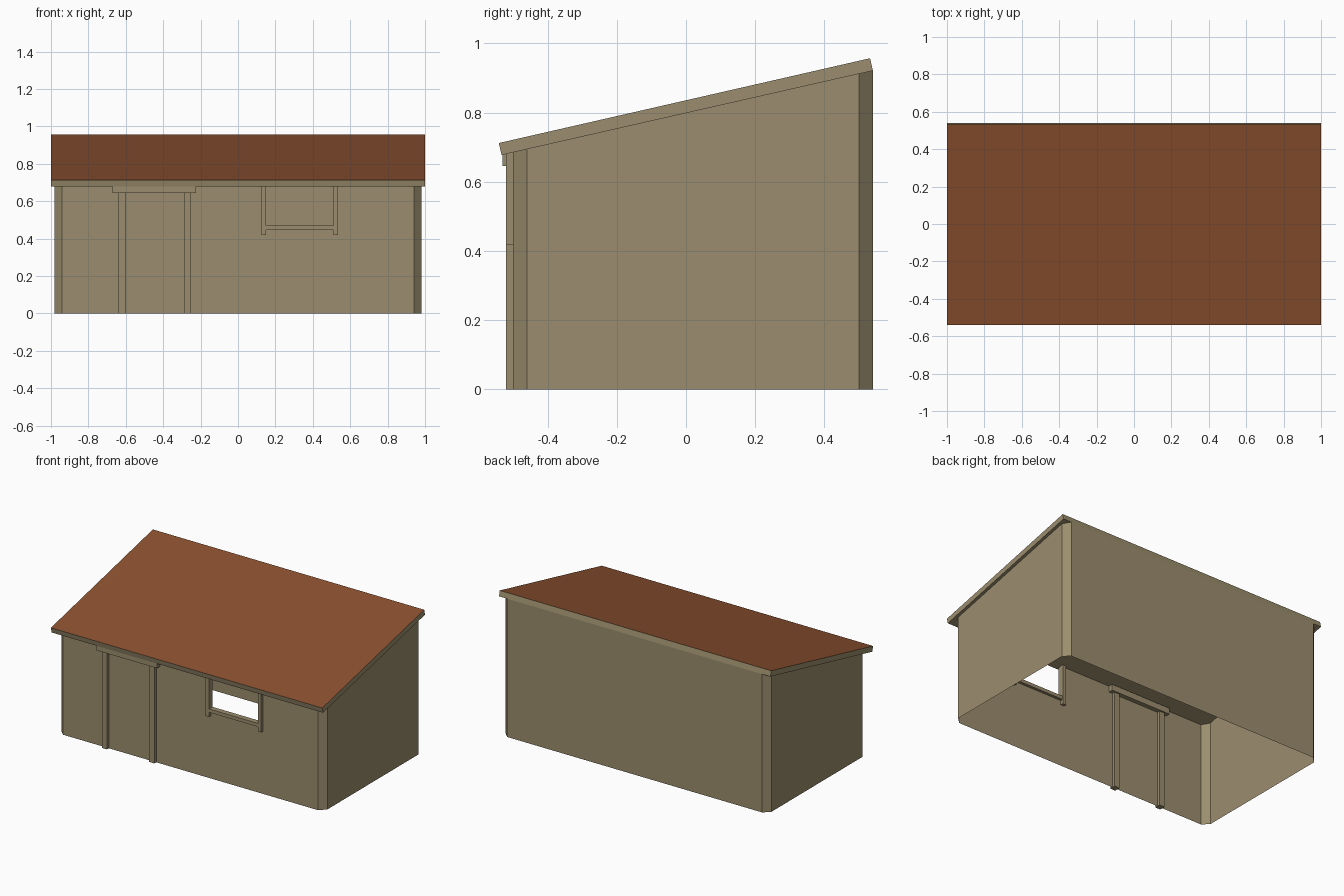
import bpy, bmesh

if "Cube" in bpy.data.objects:
    bpy.data.objects.remove(bpy.data.objects["Cube"])


def material(name, rgb):
    m = bpy.data.materials.new(name)
    m.diffuse_color = (*rgb, 1)
    m.use_nodes = True
    m.node_tree.nodes["Principled BSDF"].inputs["Base Color"].default_value = m.diffuse_color
    return m


TAN = material("tan_timber", (0.33, 0.27, 0.156))
RUST = material("rust_brown", (0.262, 0.084, 0.030))


def under(y):
    """Height of the sloping roof underside at depth y."""
    return 0.677 + 0.227 * (y + 0.535)


def finish(name, bm, mats):
    me = bpy.data.meshes.new(name)
    bm.to_mesh(me)
    bm.free()
    for m in mats:
        me.materials.append(m)
    ob = bpy.data.objects.new(name, me)
    bpy.context.collection.objects.link(ob)
    return ob


def box(name, x0, x1, y0, y1, z0, z1):
    bm = bmesh.new()
    bmesh.ops.create_cube(bm, size=1)
    for v in bm.verts:
        v.co = (x0 if v.co.x < 0 else x1,
                y0 if v.co.y < 0 else y1,
                z0 if v.co.z < 0 else z1)
    return finish(name, bm, [TAN])


# Thin walls with chamfered corners, open underneath, window gap in the front
X, F, B, C = 0.98, -0.50, 0.54, 0.04
WX0, WX1, WZ = 0.15, 0.51, 0.47
outline = [(-X + C, F), (WX0, F), (WX1, F), (X - C, F), (X, F + C), (X, B - C),
           (X - C, B), (-X + C, B), (-X, B - C), (-X, F + C)]
bm = bmesh.new()
for i, (a, b) in enumerate(zip(outline, outline[1:] + outline[:1])):
    top = [WZ, WZ] if i == 1 else [under(a[1]), under(b[1])]
    bm.faces.new([bm.verts.new(p) for p in (
        (*a, 0), (*b, 0), (*b, top[1]), (*a, top[0]))])
bmesh.ops.remove_doubles(bm, verts=bm.verts, dist=1e-5)
finish("walls", bm, [TAN])

# Sloping roof slab, brown on top only
profile = [(-0.533, under(-0.533)), (0.540, under(0.540)),
           (0.532, 0.957), (-0.541, 0.712)]
bm = bmesh.new()
ends = [[bm.verts.new((x, y, z)) for y, z in profile] for x in (-1, 1)]
bm.faces.new(ends[0][::-1])
bm.faces.new(ends[1])
for i in range(4):
    j = (i + 1) % 4
    bm.faces.new((ends[0][i], ends[0][j], ends[1][j], ends[1][i]))
bmesh.ops.recalc_face_normals(bm, faces=bm.faces)
for f in bm.faces:
    f.material_index = 1 if f.normal.z > 0.8 else 0
finish("roof", bm, [TAN, RUST])

# Door frame
for side, x in (("left", -0.64), ("right", -0.29)):
    box("door_post_" + side, x, x + 0.038, -0.52, -0.48, 0, 0.66)
box("door_lintel", -0.67, -0.225, -0.53, -0.47, 0.645, 0.685)

# Window frame
for side, x in (("left", 0.125), ("right", 0.51)):
    box("window_post_" + side, x, x + 0.025, -0.52, -0.48, 0.418, 0.685)
box("window_sill", 0.15, 0.51, -0.518, -0.482, 0.447, 0.47)
